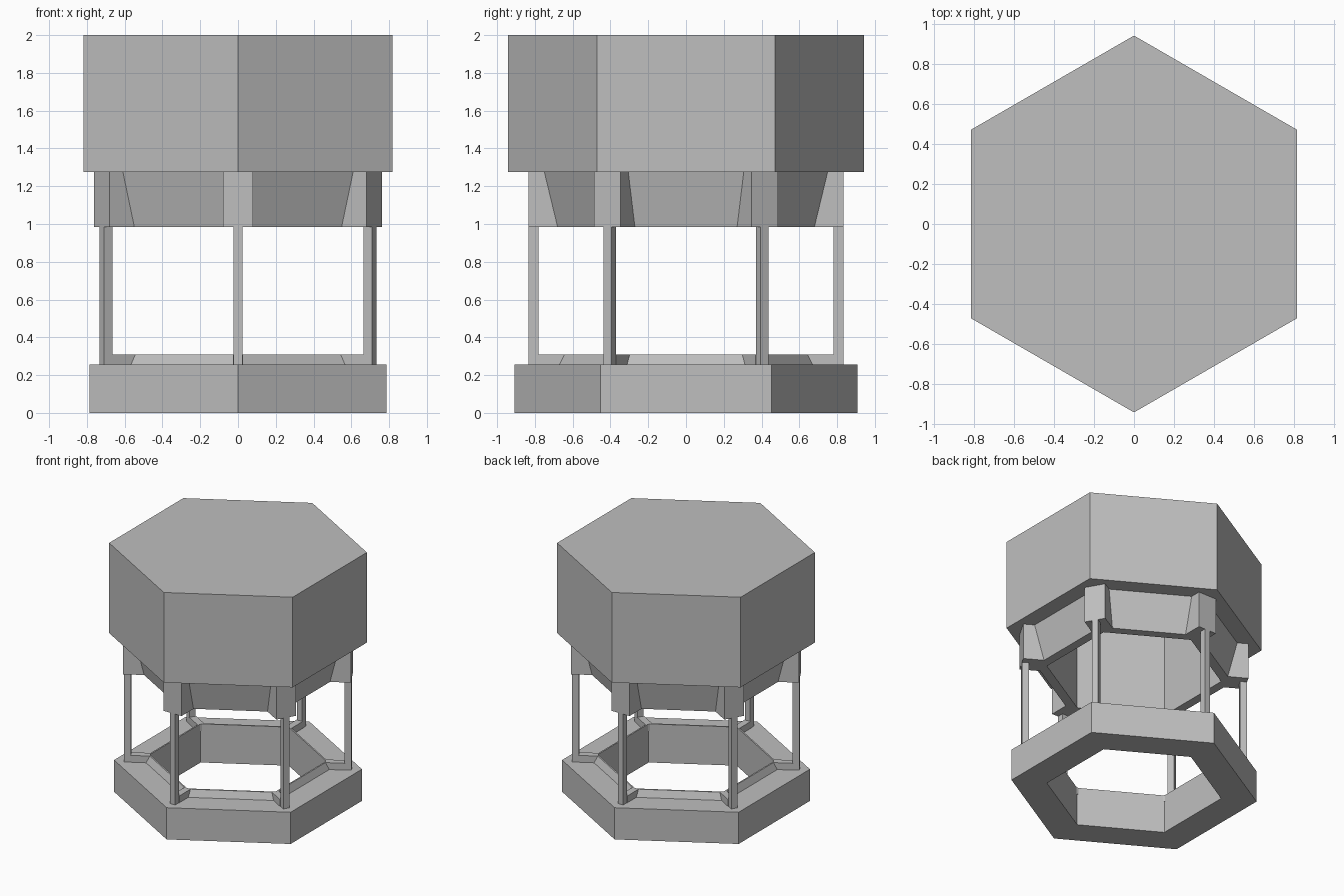
import bpy, bmesh, math
from mathutils import Matrix

SIDES = 6
STEP = math.tau / SIDES

cube = bpy.data.objects.get("Cube")
if cube:
    bpy.data.objects.remove(cube, do_unlink=True)

grey = bpy.data.materials.new("plain_grey")
grey.use_nodes = True
colour = (0.52, 0.52, 0.52, 1)
grey.diffuse_color = colour
grey.node_tree.nodes["Principled BSDF"].inputs["Base Color"].default_value = colour


def add_object(name, bm):
    bmesh.ops.recalc_face_normals(bm, faces=bm.faces)
    mesh = bpy.data.meshes.new(name)
    bm.to_mesh(mesh)
    bm.free()
    mesh.materials.append(grey)
    obj = bpy.data.objects.new(name, mesh)
    bpy.context.collection.objects.link(obj)
    return obj


def hex_loft(name, profile, closed):
    """Sweep a (radius, z) profile around six corners, as a ring or with end caps."""
    bm = bmesh.new()
    loops = []
    for r, z in profile:
        loops.append([bm.verts.new((r * math.sin(i * STEP), -r * math.cos(i * STEP), z))
                      for i in range(SIDES)])
    pairs = list(zip(loops, loops[1:]))
    if closed:
        pairs.append((loops[-1], loops[0]))
    else:
        bm.faces.new(loops[0])
        bm.faces.new(loops[-1])
    for a, b in pairs:
        for i in range(SIDES):
            j = (i + 1) % SIDES
            bm.faces.new((a[i], a[j], b[j], b[i]))
    return add_object(name, bm)


def corner_boxes(name, half_width, r_in, r_out, z_low, z_high):
    """One box at every corner of the hexagon."""
    for i in range(SIDES):
        bm = bmesh.new()
        place = (Matrix.Rotation(i * STEP, 4, 'Z')
                 @ Matrix.Translation((0, -(r_in + r_out) / 2, (z_low + z_high) / 2))
                 @ Matrix.Diagonal((2 * half_width, r_out - r_in, z_high - z_low, 1)))
        bmesh.ops.create_cube(bm, size=1, matrix=place)
        add_object(f"{name}_{i + 1}", bm)


HOLE = 0.645
FLOOR, CURB = 0.255, 0.31
SOFFIT, EAVE, ROOF = 0.985, 1.275, 2.0
POST_FACE = 0.833

# Base ring with a low sloped curb around the opening
hex_loft("base_ring", [(0.907, 0), (0.907, FLOOR), (0.686, FLOOR),
                       (0.658, CURB), (HOLE, CURB), (HOLE, 0)], closed=True)

# Hollow canopy with a sloped collar underneath
hex_loft("canopy", [(HOLE, 1.94), (HOLE, SOFFIT), (0.726, SOFFIT), (0.796, EAVE),
                    (0.943, EAVE), (0.943, ROOF)], closed=False)

# Posts, the brackets above them and the ribs tying them to the curb
corner_boxes("post", 0.024, 0.782, POST_FACE, FLOOR, SOFFIT)
corner_boxes("bracket", 0.08, 0.675, POST_FACE, SOFFIT, EAVE)
corner_boxes("curb_rib", 0.027, 0.64, 0.785, FLOOR, CURB)
